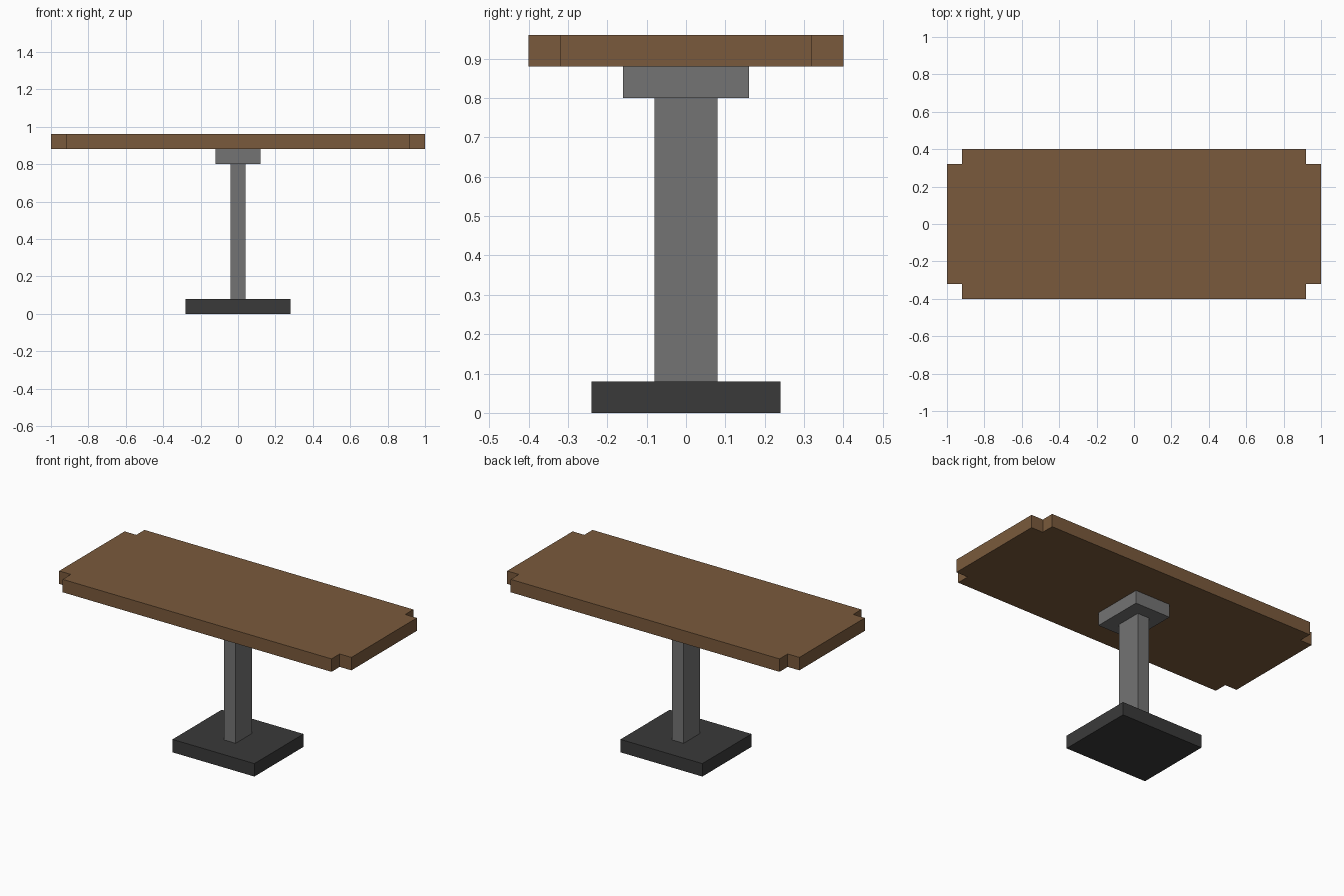
import bpy
import bmesh

cube = bpy.data.objects.get("Cube")
if cube:
    bpy.data.objects.remove(cube, do_unlink=True)


def material(name, rgb):
    mat = bpy.data.materials.new(name)
    mat.use_nodes = True
    mat.diffuse_color = (*rgb, 1)
    mat.node_tree.nodes["Principled BSDF"].inputs["Base Color"].default_value = (*rgb, 1)
    return mat


def slab(name, outline, bottom, top, mat):
    """Extrude a flat outline from bottom to top."""
    bm = bmesh.new()
    face = bm.faces.new([bm.verts.new((x, y, bottom)) for x, y in outline])
    extruded = bmesh.ops.extrude_face_region(bm, geom=[face])["geom"]
    verts = [v for v in extruded if isinstance(v, bmesh.types.BMVert)]
    bmesh.ops.translate(bm, verts=verts, vec=(0, 0, top - bottom))
    bmesh.ops.recalc_face_normals(bm, faces=bm.faces)
    mesh = bpy.data.meshes.new(name)
    bm.to_mesh(mesh)
    bm.free()
    mesh.materials.append(mat)
    obj = bpy.data.objects.new(name, mesh)
    bpy.context.collection.objects.link(obj)
    return obj


def rectangle(x, y):
    return [(-x, -y), (x, -y), (x, y), (-x, y)]


def notched_rectangle(x, y, notch):
    """Rectangle with a square cut out of each corner."""
    a, b = x - notch, y - notch
    corner = [(a, y), (a, b), (x, b)]
    points = []
    for sx, sy in ((1, 1), (1, -1), (-1, -1), (-1, 1)):
        ordered = corner if sx * sy > 0 else corner[::-1]
        points += [(sx * px, sy * py) for px, py in ordered]
    return points


wood = material("brown wood", (0.195, 0.102, 0.045))
steel = material("grey metal", (0.174, 0.174, 0.174))
iron = material("dark metal", (0.042, 0.042, 0.042))

# Pedestal, from the floor up
slab("base", rectangle(0.28, 0.24), 0, 0.08, iron)
slab("column", rectangle(0.04, 0.08), 0.08, 0.80, steel)
slab("support_plate", rectangle(0.12, 0.16), 0.80, 0.88, steel)

# Table top with stepped corners
slab("table_top", notched_rectangle(1.0, 0.40, 0.08), 0.88, 0.96, wood)
